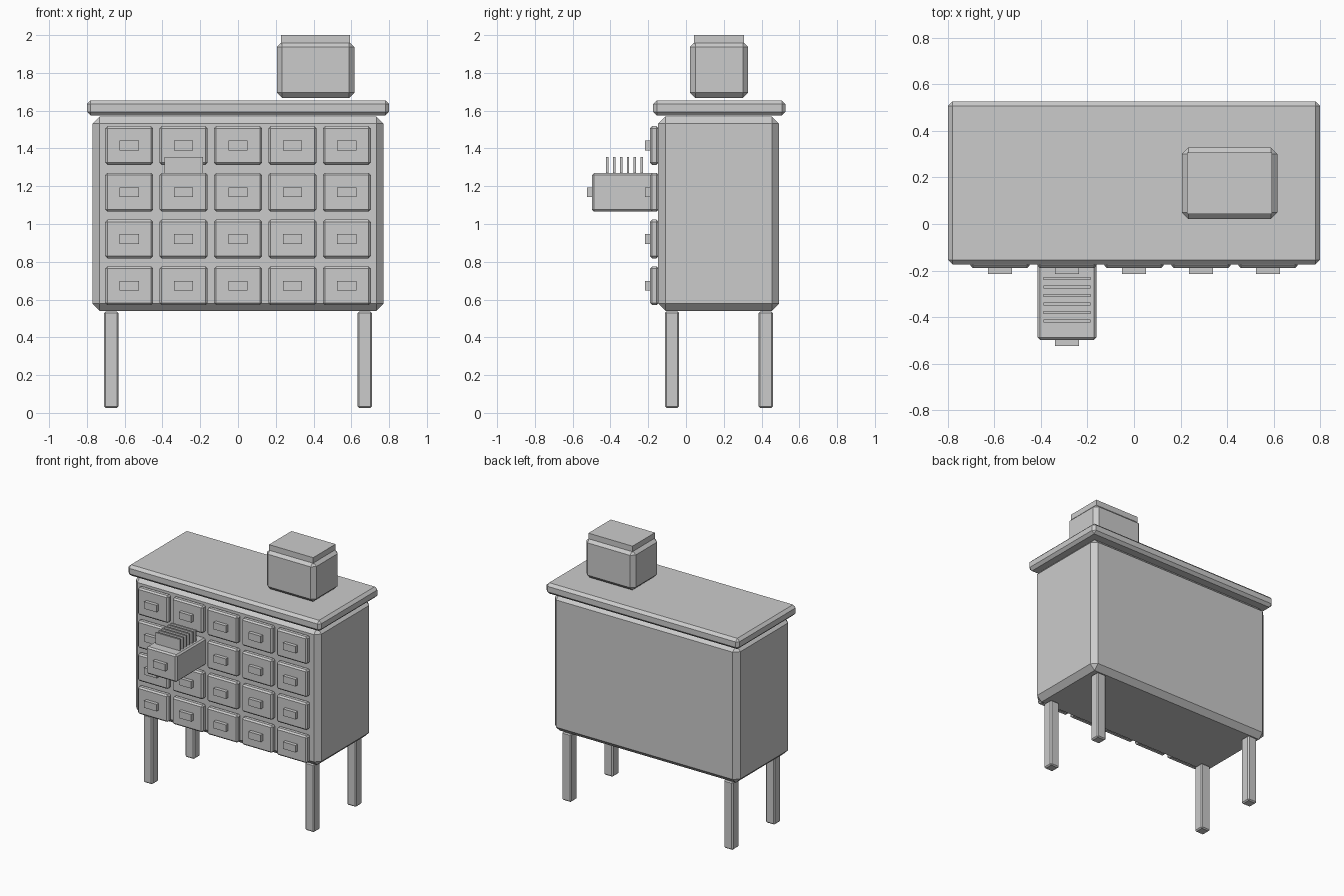
import bpy, bmesh
from mathutils import Vector

if "Cube" in bpy.data.objects:
    bpy.data.objects.remove(bpy.data.objects["Cube"])


def box(name, x, y, z, bevel=0.0):
    """Box from (min, max) ranges, with optional flat chamfer on all edges."""
    bm = bmesh.new()
    bmesh.ops.create_cube(bm, size=1)
    lo = Vector((x[0], y[0], z[0]))
    hi = Vector((x[1], y[1], z[1]))
    for v in bm.verts:
        v.co = Vector([lo[i] + (v.co[i] + 0.5) * (hi[i] - lo[i]) for i in range(3)])
    if bevel:
        bmesh.ops.bevel(bm, geom=bm.edges[:], offset=bevel, segments=1,
                        profile=0.5, affect='EDGES')
    mesh = bpy.data.meshes.new(name)
    bm.to_mesh(mesh)
    bm.free()
    ob = bpy.data.objects.new(name, mesh)
    bpy.context.collection.objects.link(ob)
    return ob


def span(c, size):
    return (c - size / 2, c + size / 2)


# cabinet body and overhanging top
box("cabinet_body", (-0.77, 0.77), (-0.147, 0.492), (0.54, 1.57), 0.038)
box("cabinet_top", (-0.80, 0.80), (-0.174, 0.527), (1.574, 1.655), 0.02)

# four legs
for side, sx in (("left", -1), ("right", 1)):
    for place, y in (("front", -0.074), ("back", 0.422)):
        box(f"{place}_{side}_leg", span(sx * 0.671, 0.075), span(y, 0.075),
            (0.027, 0.537), 0.008)

# grid of drawers with pulls; one drawer is pulled out
OPEN = (1, 2)
for col in range(5):
    for row in range(4):
        x = (col - 2) * 0.288
        z = 0.673 + row * 0.2475
        front = -0.498 if (col, row) == OPEN else -0.19
        box(f"drawer_{col}_{row}", span(x, 0.254), (front, -0.145),
            span(z, 0.204), 0.011)
        box(f"drawer_pull_{col}_{row}", span(x, 0.102),
            (front - 0.026, front + 0.002), span(z, 0.052))

# index cards standing in the open drawer
for i in range(6):
    box(f"index_card_{i}", span(-0.288, 0.204), span(-0.416 + i * 0.0363, 0.013),
        (1.16, 1.354))

# small card box with lid on top
box("card_box", (0.206, 0.616), (0.021, 0.329), (1.667, 1.965), 0.028)
box("card_box_lid", (0.228, 0.594), (0.042, 0.308), (1.95, 2.0))
